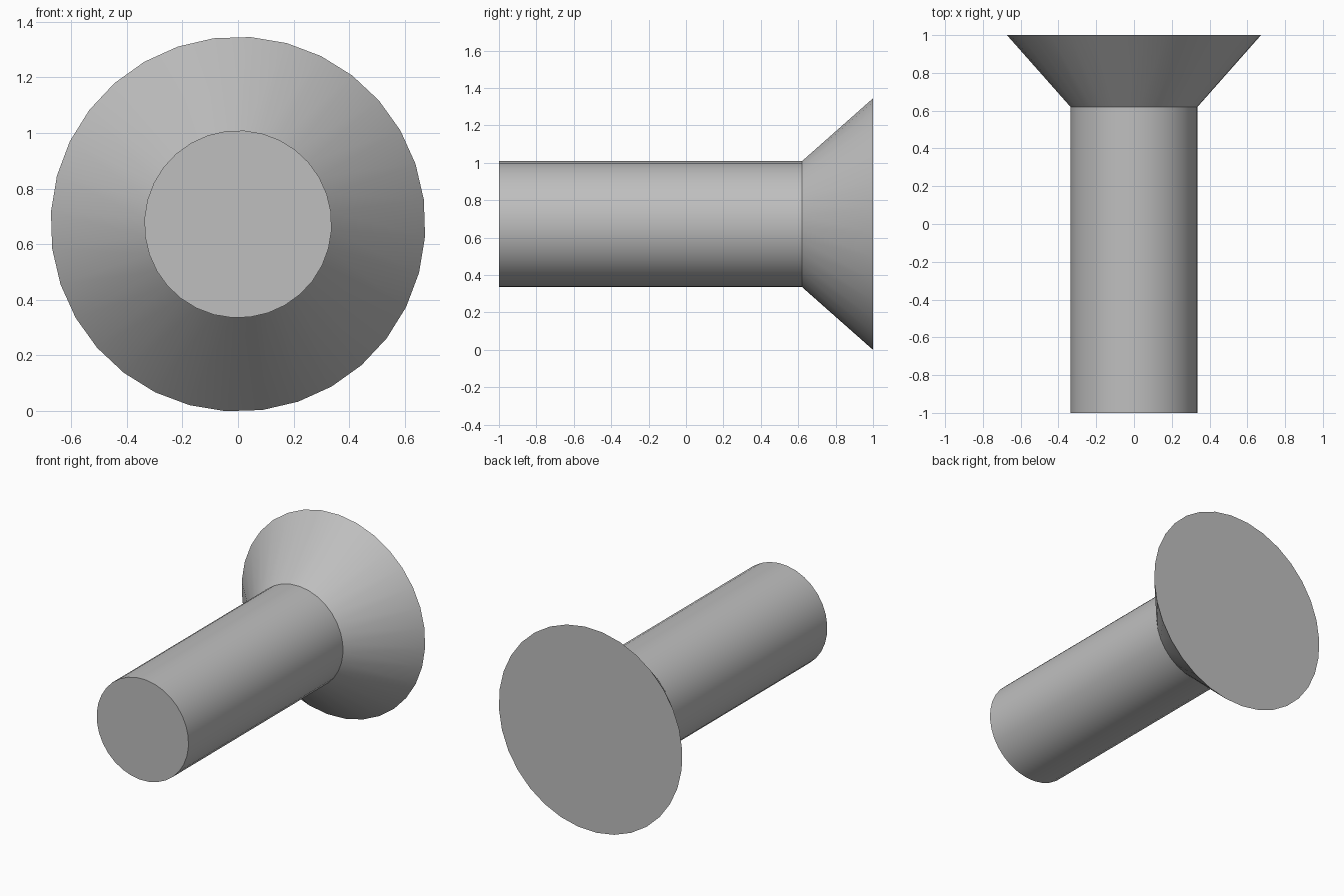
import bpy
import bmesh
from math import sin, cos, tau, radians

cube = bpy.data.objects.get("Cube")
if cube:
    bpy.data.objects.remove(cube)

SIDES = 32
TURN = radians(3.75)
CENTRE_Z = 0.672
SHAFT_R, HEAD_R = 0.337, 0.674
FRONT, NECK, BACK = -1.0, 0.62, 1.0

grey = bpy.data.materials.new("plain grey")
grey.use_nodes = True
colour = (0.52, 0.52, 0.52, 1)
grey.diffuse_color = colour
grey.node_tree.nodes["Principled BSDF"].inputs["Base Color"].default_value = colour


def tapered_tube(name, y0, r0, y1, r1, cap_front):
    """Round wall along y, closed at its front or its back end."""
    bm = bmesh.new()

    def ring(y, r):
        angles = [TURN + tau * i / SIDES for i in range(SIDES)]
        return [bm.verts.new((r * sin(a), y, CENTRE_Z + r * cos(a))) for a in angles]

    front, back = ring(y0, r0), ring(y1, r1)
    for i in range(SIDES):
        j = (i + 1) % SIDES
        bm.faces.new((front[i], back[i], back[j], front[j]))
    bm.faces.new(front if cap_front else back[::-1])

    mesh = bpy.data.meshes.new(name)
    bm.to_mesh(mesh)
    bm.free()
    mesh.materials.append(grey)
    obj = bpy.data.objects.new(name, mesh)
    bpy.context.collection.objects.link(obj)
    bpy.ops.object.select_all(action="DESELECT")
    obj.select_set(True)
    bpy.context.view_layer.objects.active = obj
    bpy.ops.object.shade_smooth_by_angle(angle=radians(30))


# Straight shaft, closed at the front
tapered_tube("shaft", FRONT, SHAFT_R, NECK, SHAFT_R, True)
# Flared head, closed at the back
tapered_tube("flared_head", NECK, SHAFT_R, BACK, HEAD_R, False)
